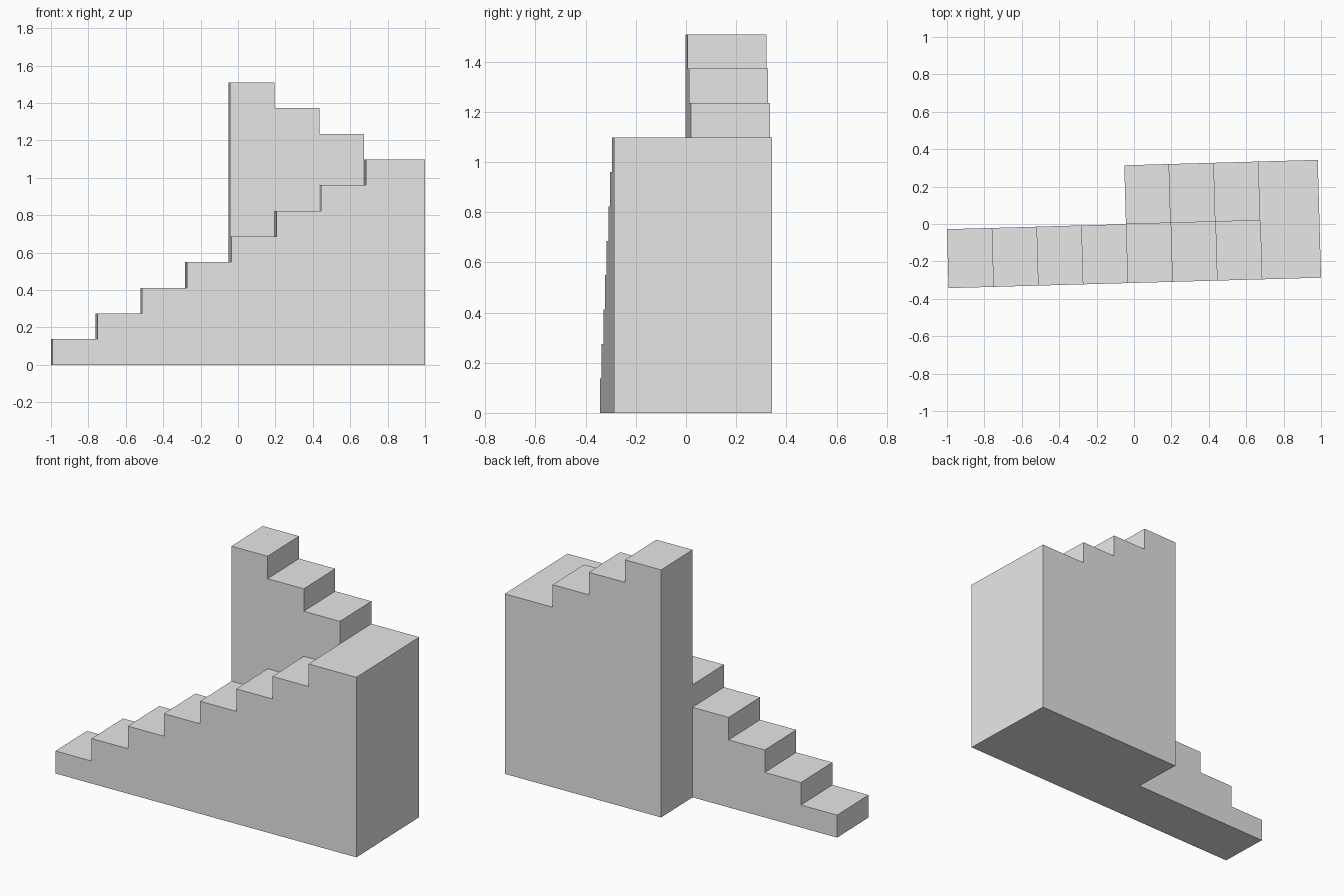
import bpy, bmesh
from mathutils import Matrix

cube = bpy.data.objects.get("Cube")
if cube:
    bpy.data.objects.remove(cube)

TREAD, RISE = 0.2393, 0.1372
WIDTH, LENGTH = 0.315, 1.992
LOWER, UPPER, TURN = 7, 4, 0.028

grey = bpy.data.materials.new("plain_grey")
grey.use_nodes = True
grey.diffuse_color = (0.8, 0.8, 0.8, 1)
grey.node_tree.nodes["Principled BSDF"].inputs["Base Color"].default_value = (0.8, 0.8, 0.8, 1)


def flight(name, start, heights, y):
    """Solid stepped prism; the last height is the landing."""
    pts = [(start, 0)]
    for i, h in enumerate(heights):
        x = start + i * TREAD
        end = LENGTH if i == len(heights) - 1 else x + TREAD
        pts += [(x, h), (end, h)]
    pts.append((LENGTH, 0))
    bm = bmesh.new()
    face = bm.faces.new([bm.verts.new((x, y, z)) for x, z in pts])
    out = bmesh.ops.extrude_face_region(bm, geom=[face])
    verts = [v for v in out["geom"] if isinstance(v, bmesh.types.BMVert)]
    bmesh.ops.translate(bm, verts=verts, vec=(0, WIDTH, 0))
    bmesh.ops.recalc_face_normals(bm, faces=bm.faces)
    mesh = bpy.data.meshes.new(name)
    bm.to_mesh(mesh)
    bm.free()
    mesh.materials.append(grey)
    ob = bpy.data.objects.new(name, mesh)
    bpy.context.collection.objects.link(ob)
    return ob


# Front flight climbs to the landing, rear flight climbs back from it
landing = LOWER + 1
stairs = flight("staircase", 0, [RISE * (i + 1) for i in range(landing)], -WIDTH)
rear = flight("upper_flight", (LOWER - UPPER + 1) * TREAD,
              [RISE * (landing + UPPER - 1 - i) for i in range(UPPER)], 0)

# Join both flights into one solid
union = stairs.modifiers.new("join_flights", "BOOLEAN")
union.operation, union.solver, union.object = "UNION", "EXACT", rear
bpy.context.view_layer.objects.active = stairs
bpy.ops.object.modifier_apply(modifier=union.name)
bpy.data.objects.remove(rear)

# Merge coplanar faces, then turn the staircase slightly and centre it
bm = bmesh.new()
bm.from_mesh(stairs.data)
bmesh.ops.remove_doubles(bm, verts=bm.verts, dist=0.0001)
bmesh.ops.dissolve_limit(bm, angle_limit=0.01, verts=bm.verts, edges=bm.edges)
bm.transform(Matrix.Translation((-1, -LENGTH * TURN / 2, 0)) @ Matrix.Rotation(TURN, 4, "Z"))
bm.to_mesh(stairs.data)
bm.free()
